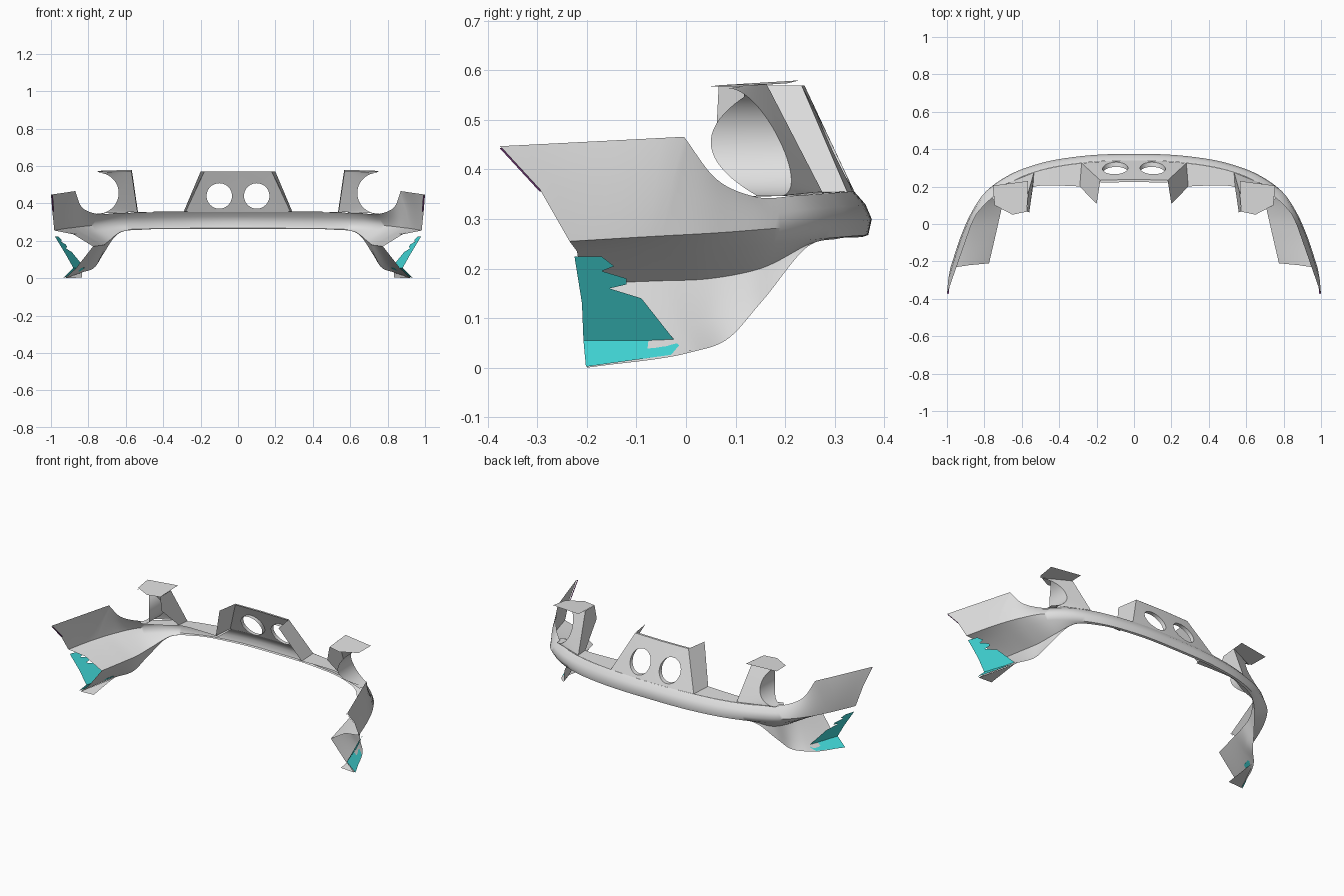
import bpy, bmesh, math
from mathutils import Vector

old = bpy.data.objects.get("Cube")
if old:
    bpy.data.objects.remove(old, do_unlink=True)


def material(name, rgb):
    m = bpy.data.materials.new(name)
    m.use_nodes = True
    m.diffuse_color = (*rgb, 1)
    m.node_tree.nodes["Principled BSDF"].inputs["Base Color"].default_value = (*rgb, 1)
    return m


grey = material("light_grey", (0.75, 0.75, 0.75))
teal = material("teal", (0.06, 0.76, 0.76))
purple = material("purple", (0.25, 0.06, 0.28))


def finish(name, bm, mat, smooth=35):
    """Turn a half-model bmesh into an object mirrored across x."""
    mesh = bpy.data.meshes.new(name)
    bm.to_mesh(mesh)
    bm.free()
    mesh.materials.append(mat)
    ob = bpy.data.objects.new(name, mesh)
    bpy.context.collection.objects.link(ob)
    mirror = ob.modifiers.new("mirror", "MIRROR")
    mirror.merge_threshold = 0.001
    if smooth:
        bpy.ops.object.select_all(action="DESELECT")
        ob.select_set(True)
        bpy.context.view_layer.objects.active = ob
        bpy.ops.object.shade_smooth_by_angle(angle=math.radians(smooth))


def spline(points, steps=8):
    """Smooth curve through points, with tangents weighted by distance."""
    p = [Vector(q) for q in points]
    before = Vector((-p[1].x, p[1].y, p[1].z)) if p[0].x == 0 else 2 * p[0] - p[1]
    p = [before] + p + [2 * p[-1] - p[-2]]

    def tangent(i):
        a, b = p[i] - p[i - 1], p[i + 1] - p[i]
        da, db = a.length, b.length
        return (b / db * da + a / da * db) / (da + db)

    out = []
    for i in range(1, len(p) - 2):
        d = (p[i + 1] - p[i]).length
        m, n = tangent(i) * d, tangent(i + 1) * d
        for k in range(steps):
            t = k / steps
            s = t * t * (3 - 2 * t)
            out.append(p[i].lerp(p[i + 1], s)
                       + m * t * (1 - t) ** 2 - n * t * t * (1 - t))
    return out + [p[-2]]


def loft(bm, rows):
    """Skin a list of equally long rows of points."""
    grid = [[bm.verts.new(q) for q in row] for row in rows]
    for a, b in zip(grid, grid[1:]):
        for i in range(len(a) - 1):
            bm.faces.new((a[i], a[i + 1], b[i + 1], b[i]))


def sheet(bm, loops, place, normal):
    """Fill an outline with optional holes, given as 2D loops."""
    edges = []
    for loop in loops:
        vs = [bm.verts.new(place(*q)) for q in loop]
        edges += [bm.edges.new((v, vs[i - 1])) for i, v in enumerate(vs)]
    bmesh.ops.triangle_fill(bm, edges=edges, use_beauty=True, normal=normal)


def arc(cx, cz, r, start, end, n):
    angles = [math.radians(start + (end - start) * i / n) for i in range(n + 1)]
    return [(cx + r * math.cos(a), cz + r * math.sin(a)) for a in angles]


# Guide curves of the bumper skin, from centre to wheel arch
top = [(0, .34, .355), (.29, .325, .355), (.5, .287, .352), (.65, .228, .348),
       (.76, .14, .345), (.835, .062, .38), (.87, -.004, .466), (1, -.375, .447)]
shoulder = [(0, .362, .33), (.29, .349, .328), (.5, .311, .325), (.67, .25, .32),
            (.785, .163, .315), (.858, .07, .33), (.905, -.03, .366), (.993, -.295, .36)]
crease = [(0, .375, .3), (.29, .362, .297), (.5, .325, .293), (.68, .255, .287),
          (.8, .165, .28), (.87, .06, .272), (.92, -.05, .266), (.982, -.235, .255)]
under = [(0, .368, .268), (.29, .357, .267), (.5, .318, .264), (.66, .25, .258),
         (.77, .165, .25), (.82, .05, .24), (.85, -.06, .238), (.88, -.22, .235)]
deep = [(0, .362, .266), (.29, .35, .265), (.5, .31, .262), (.62, .25, .25),
        (.69, .15, .2), (.715, .05, .18), (.74, -.06, .175), (.775, -.21, .17)]
low = [(0, .359, .265), (.29, .348, .264), (.5, .308, .261), (.625, .247, .247),
       (.705, .15, .165), (.745, .06, .1), (.795, -.02, .08), (.865, -.2, .055)]
lip = [(0, .356, .264), (.29, .345, .263), (.5, .305, .26), (.63, .245, .244),
       (.72, .15, .13), (.77, .08, .055), (.835, .01, .031), (.925, -.2, 0)]

# The top edge has a sharp corner where the lamp cut-out meets the wing
bm = bmesh.new()
top_edge = spline(top[:7]) + spline(top[6:])[1:]
loft(bm, [top_edge] + [spline(row) for row in (shoulder, crease, under, deep, low, lip)])
finish("bumper_skin", bm, grey, 50)

# Narrow return flange under the front of each skirt
bm = bmesh.new()
edge = spline(lip[6:])
loft(bm, [edge, [q - Vector((.09 * i / (len(edge) - 1), 0, -.004))
                 for i, q in enumerate(edge)]])
finish("skirt_flange", bm, grey)

# Thin trim inside the front edge of each wing
bm = bmesh.new()
arch = [Vector(top[-1]), Vector(shoulder[-1])]
loft(bm, [[q + Vector((-.002, -.001, -.004)) for q in arch],
          [q + Vector((-.01, .004, -.004)) for q in arch]])
finish("wing_trim", bm, purple, 0)

# Ledge on top of the band between the uprights
bm = bmesh.new()
inner = [(.27, .2, .357), (.4, .205, .356), (.53, .2, .354), (.64, .15, .348), (.74, .115, .344)]
outer = [(.27, .327, .355), (.4, .309, .354), (.53, .278, .352), (.65, .228, .348), (.76, .14, .345)]
loft(bm, [spline(outer), spline(inner)])
finish("top_ledge", bm, grey)


def rear_y(x, z):
    """Depth of the sloping rear face above the band."""
    return .34 - .17 * x ** 2 - .2 * x ** 4 - .47 * (z - .355)


def on_rear(x, z):
    return (x, rear_y(x, z), z)


# Centre plate with a round opening on each side
bm = bmesh.new()
hole = arc(.1, .44, .068, 0, 360, 40)[:-1]
sheet(bm, [[(0, .355), (.14, .355), (.28, .355), (.18, .57), (0, .57)], hole],
      on_rear, (0, 1, 0))
finish("centre_plate", bm, grey)

bm = bmesh.new()
ring = hole + hole[:1]
loft(bm, [[on_rear(x, z) for x, z in ring],
          [(x, rear_y(x, z) - .025, z) for x, z in ring]])
finish("opening_wall", bm, grey)

# Folded top edge and side cheeks of the centre plate
bm = bmesh.new()
loft(bm, [[(0, .239, .57), (.18, .234, .57)], [(0, .225, .57), (.18, .221, .57)]])
loft(bm, [[on_rear(.18, .57), on_rear(.28, .355)], [(.2, .107, .57), (.29, .2, .357)]])
finish("centre_cheek", bm, grey, 0)

# Outer uprights with a curved lamp cut-out
bm = bmesh.new()
bow = arc(.747, .455, .109, 92, 266, 28)
sheet(bm, [[(.535, .355), (.567, .575)] + bow], on_rear, (0, 1, 0))
finish("outer_upright", bm, grey)

bm = bmesh.new()
loft(bm, [[on_rear(x, z) for x, z in bow],
          [(x, min(rear_y(x, z), .05 + 8 * (z - .455) ** 2), z) for x, z in bow]])
finish("lamp_recess_wall", bm, grey)

# Inner cheek and overhanging cap of each upright
bm = bmesh.new()
for outline in ([on_rear(.567, .575), (.572, .066, .57), (.56, .062, .49),
                 (.54, .2, .355), on_rear(.535, .355)],
                [(.566, .23, .58), (.572, .066, .57), (.65, .05, .568),
                 (.745, .1, .567), (.755, .205, .574)]):
    bm.faces.new([bm.verts.new(q) for q in outline])
finish("upright_cheek_and_cap", bm, grey, 0)

# Teal end plates: notched upper blade and flared foot
fold = .055


def on_blade(y, z):
    return (.878 + .55 * (z - fold) - .33 * (y + .2), y, z)


bm = bmesh.new()
notched = [(-.207, fold), (-.21, .13), (-.225, .224), (-.17, .224), (-.145, .205), (-.17, .195),
           (-.12, .18), (-.12, .168), (-.155, .16), (-.09, .14), (-.023, fold)]
sheet(bm, [notched], on_blade, (1, 0, 0))
foot = [(.935, -.202, .002), (.858, -.03, .026), (.832, -.014, .045)]
bm.faces.new([bm.verts.new(q) for q in
              [on_blade(*notched[0])] + foot + [on_blade(*notched[-1])]])
finish("end_plate", bm, teal, 0)
